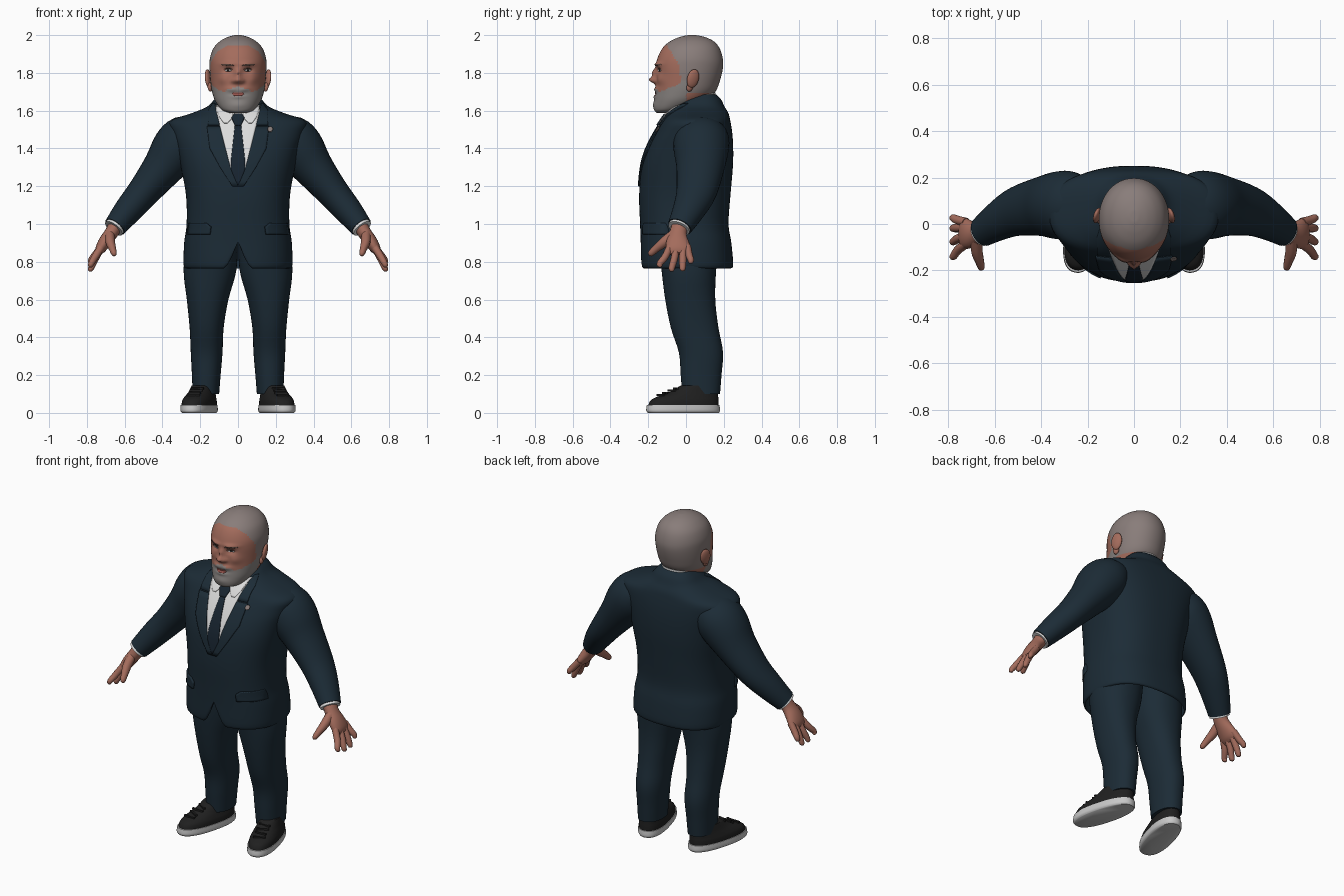
import bpy, bmesh, math
from math import cos, sin, pi, exp
from mathutils import Vector, Matrix
from mathutils.bvhtree import BVHTree

if "Cube" in bpy.data.objects:
    bpy.data.objects.remove(bpy.data.objects["Cube"], do_unlink=True)


def material(name, *rgb):
    m = bpy.data.materials.new(name)
    m.use_nodes = True
    m.diffuse_color = (*rgb, 1)
    m.node_tree.nodes["Principled BSDF"].inputs["Base Color"].default_value = (*rgb, 1)
    return m


SUIT = material("navy suit", .0115, .0245, .037)
TIE = material("dark navy tie", .009, .018, .030)
SHIRT = material("white shirt", .72, .72, .72)
SKIN = material("skin", .37, .15, .108)
HAIR = material("cropped hair", .25, .205, .195)
BEARD = material("grey beard", .25, .23, .22)
LIPS = material("lips", .30, .085, .07)
BLACK = material("black shoe", .014, .014, .014)
SOLE = material("sole", .58, .58, .58)
BROW = material("dark brow", .12, .07, .055)


def smooth_rows(rows, k):
    """Catmull-Rom interpolation of parameter rows."""
    out = []
    for i in range(len(rows) - 1):
        a, b, c, d = (rows[max(0, min(len(rows) - 1, j))] for j in range(i - 1, i + 3))
        for t in (j / k for j in range(k)):
            out.append([q + .5 * t * (r - p + t * (2*p - 5*q + 4*r - s + t * (3*(q - r) + s - p)))
                        for p, q, r, s in zip(a, b, c, d)])
    return out + [list(rows[-1])]


def finish(name, bm, mats, closed=True, angle=50):
    if closed:
        bmesh.ops.recalc_face_normals(bm, faces=bm.faces)
    me = bpy.data.meshes.new(name)
    bm.to_mesh(me)
    bm.free()
    for m in mats:
        me.materials.append(m)
    me.shade_smooth()
    me.set_sharp_from_angle(angle=math.radians(angle))
    ob = bpy.data.objects.new(name, me)
    bpy.context.collection.objects.link(ob)
    return ob


def skin_rings(rings, caps=(True, True)):
    bm = bmesh.new()
    vs = [[bm.verts.new(p) for p in r] for r in rings]
    n = len(vs[0])
    for a, b in zip(vs, vs[1:]):
        for i in range(n):
            bm.faces.new((a[i], a[(i + 1) % n], b[(i + 1) % n], b[i]))
    if caps[0]:
        bm.faces.new(vs[0][::-1])
    if caps[1]:
        bm.faces.new(vs[-1])
    return bm


def loft(rows, n=2.3, segs=48, k=4, caps=(True, True)):
    """Stack of horizontal rounded rings: z, centre x, half width, front y, back y."""
    def pw(v):
        return math.copysign(abs(v) ** (2 / n), v)
    angles = [2 * pi * i / segs for i in range(segs)]
    return skin_rings([[(xc + rx * pw(cos(a)), (f + b) / 2 + (b - f) / 2 * pw(sin(a)), z)
                        for a in angles] for z, xc, rx, f, b in smooth_rows(rows, k)], caps)


def tube(name, pts, mat, side, segs=20, k=4):
    """Limb along a path: x, y, z, half thickness, half depth along y."""
    pts = smooth_rows(pts, k)
    ps = [Vector((side * p[0], p[1], p[2])) for p in pts]
    rings = []
    for i, p in enumerate(pts):
        d = (ps[min(i + 1, len(ps) - 1)] - ps[max(i - 1, 0)]).normalized()
        u = d.cross(Vector((0, 1, 0))).normalized()
        w = u.cross(d)
        rings.append([ps[i] + u * p[3] * cos(a) + w * p[4] * sin(a)
                      for a in (2 * pi * j / segs for j in range(segs))])
    return finish(name, skin_rings(rings), [mat])


def tree(ob):
    return BVHTree.FromPolygons([v.co for v in ob.data.vertices],
                                [p.vertices[:] for p in ob.data.polygons])


def patch(name, base, rows, lift, mat, side=1, cols=8, k=4, thick=.005):
    """Panel draped on the front of a body; rows go down: z, x start, x end."""
    bm = bmesh.new()
    grid = []
    for i in range(len(rows) - 1):
        for j in range(k + (i == len(rows) - 2)):
            z, a, b = (p + (q - p) * j / k for p, q in zip(rows[i], rows[i + 1]))
            a, b = sorted((a * side, b * side))
            line = []
            for c in range(cols + 1):
                x = a + (b - a) * c / cols
                hit = base.ray_cast(Vector((x, -2, z)), Vector((0, 1, 0)))[0]
                line.append(bm.verts.new((x, (hit.y if hit else 0) - lift, z)))
            grid.append(line)
    for r, s in zip(grid, grid[1:]):
        for c in range(cols):
            bm.faces.new((s[c], s[c + 1], r[c + 1], r[c]))
    ob = finish(name, bm, [mat], closed=False)
    mod = ob.modifiers.new("thickness", "SOLIDIFY")
    mod.thickness, mod.offset = thick, -1


# Jacket body, with the opening at the front of the hem
bm = loft([(.765, 0, .276, -.226, .238), (.785, 0, .288, -.238, .25), (.9, 0, .285, -.24, .24),
           (1, 0, .272, -.243, .225), (1.15, 0, .275, -.248, .235), (1.3, 0, .302, -.236, .248),
           (1.4, 0, .325, -.208, .25), (1.48, 0, .35, -.168, .245), (1.545, 0, .358, -.128, .235),
           (1.585, 0, .25, -.1, .225), (1.62, 0, .165, -.072, .205), (1.66, 0, .125, -.03, .185),
           (1.685, 0, .1, .01, .16)], 2.5, 96, caps=(False, True))
for v in bm.verts:
    if v.co.y < 0 and abs(v.co.x) < .07 and v.co.z < .92:
        v.co.z += (.92 - v.co.z) * (1 - abs(v.co.x) / .07) ** 1.3 * .9
torso = tree(finish("jacket_body", bm, [SUIT]))

# Shirt front, tie and jacket details
patch("shirt_front", torso, [(1.63, -.125, .125), (1.5, -.092, .092), (1.3, -.042, .042),
                             (1.21, -.004, .004)], .004, SHIRT, cols=16)
patch("tie_knot", torso, [(1.585, -.02, .02), (1.565, -.034, .034), (1.525, -.016, .016)],
      .016, TIE, thick=.016)
patch("tie_blade", torso, [(1.53, -.016, .016), (1.35, -.036, .036), (1.29, -.038, .038),
                           (1.21, -.004, .004)], .009, TIE)
for side, word in ((1, "left"), (-1, "right")):
    patch(word + "_lapel", torso, [(1.52, .096, .165), (1.4, .066, .15), (1.3, .04, .095),
                                   (1.2, -.002, .03)], .008, SUIT, side, thick=.007)
    patch(word + "_jacket_collar", torso, [(1.64, .122, .135), (1.6, .116, .16),
                                           (1.525, .097, .16)], .008, SUIT, side, thick=.007)
    patch(word + "_collar_point", torso, [(1.625, .035, .118), (1.57, .025, .1),
                                          (1.535, .055, .075)], .009, SHIRT, side, thick=.005)
    patch(word + "_pocket_flap", torso, [(1.005, .17, .262), (.985, .145, .266),
                                         (.945, .15, .272)], .012, SUIT, side, thick=.012)
patch("lapel_pin", torso, [(1.516, .165, .177), (1.508, .158, .184), (1.498, .158, .184),
                           (1.49, .165, .177)], .012, HAIR, cols=4, k=2)

# Neck and shirt collar, tilted down towards the front
for name, mat, rows in (
        ("neck", SKIN, [(1.5, 0, .09, -.07, .14), (1.6, 0, .09, -.075, .14), (1.74, 0, .1, -.09, .15)]),
        ("shirt_collar", SHIRT, [(1.56, 0, .118, -.095, .16), (1.61, 0, .112, -.09, .158),
                                 (1.665, 0, .104, -.085, .155)])):
    bm = loft(rows)
    for v in bm.verts:
        v.co.z += .2 * v.co.y
    finish(name, bm, [mat])

# Head, with the face modelled by soft bumps: x, z, spread x, spread z, depth
bm = loft([(1.588, 0, .045, -.155, -.06), (1.605, 0, .085, -.168, 0), (1.65, 0, .12, -.168, .1),
           (1.7, 0, .137, -.163, .155), (1.76, 0, .146, -.158, .18), (1.83, 0, .151, -.16, .196),
           (1.88, 0, .148, -.15, .194), (1.93, 0, .13, -.125, .178), (1.965, 0, .099, -.088, .15),
           (1.987, 0, .062, -.042, .108), (1.998, 0, .025, 0, .065), (2, 0, .006, .022, .042)],
          2.06, 88, 8)
BUMPS = [(0, 1.763, .019, .018, -.038), (0, 1.8, .014, .022, -.02), (.024, 1.757, .011, .011, -.016),
         (.052, 1.813, .024, .014, .016), (.05, 1.847, .035, .011, -.012),
         (.08, 1.765, .028, .025, -.01), (.03, 1.713, .028, .011, -.01), (0, 1.688, .035, .006, .006),
         (0, 1.672, .03, .008, -.006), (0, 1.63, .05, .02, -.006)]
for v in bm.verts:
    if v.co.y < -.03:
        x, z = abs(v.co.x), v.co.z
        v.co.y += sum(d * exp(-((x - bx) / sx) ** 2 - ((z - bz) / sz) ** 2)
                      for bx, bz, sx, sz, d in BUMPS)
for f in bm.faces:
    x, y, z = f.calc_center_median()
    hairline = -.03 - max(0, z - 1.83) * .6
    moustache = abs(x) < .065 and z < 1.728 - abs(x) * .3
    if z < 1.695 + (y + .15) * .4 and y < .0 or moustache and y < -.1:
        f.material_index = 2
    elif y < hairline and z < 1.945 or z < 1.69 and y > 0:
        f.material_index = 0
    else:
        f.material_index = 2 if z < 1.76 and y < .02 else 1
face = tree(finish("head", bm, [SKIN, HAIR, BEARD], angle=80))
patch("lower_lip", face, [(1.696, -.026, .026), (1.688, -.032, .032), (1.679, -.018, .018)],
      .003, LIPS)

# Eyes, brows and ears
for side, word in ((1, "left"), (-1, "right")):
    patch(word + "_eye", face, [(1.817, .045, .06), (1.813, .034, .07), (1.809, .042, .062)],
          .003, SHIRT, side, thick=.003)
    patch(word + "_iris", face, [(1.818, .047, .058), (1.809, .047, .058)], .004, BLACK, side,
          thick=.003)
    patch(word + "_upper_lid", face, [(1.823, .04, .064), (1.818, .03, .075)], .004, BROW, side,
          thick=.003)
    patch(word + "_eyebrow", face, [(1.848, .05, .085), (1.842, .026, .092), (1.836, .022, .05)],
          .003, BROW, side)
    for name, size, place in (("ear", (.014, .033, .05), (.158, .037, 1.77)),
                              ("ear_lobe", (.012, .018, .025), (.148, .02, 1.725))):
        bm = bmesh.new()
        bmesh.ops.create_uvsphere(bm, u_segments=20, v_segments=12, radius=1)
        bm.transform(Matrix.Translation((side * place[0], *place[1:]))
                     @ Matrix.Rotation(side * .35, 4, "Z") @ Matrix.Rotation(side * .15, 4, "Y")
                     @ Matrix.Rotation(-.2, 4, "X") @ Matrix.Diagonal((*size, 1)))
        finish(f"{word}_{name}", bm, [SKIN])

# Limbs
FINGERS = {"index": (-.085, -.138, .77), "middle": (-.05, -.075, .748),
           "ring": (-.016, -.018, .75), "little": (.008, .025, .79)}
for side, word in ((1, "left"), (-1, "right")):
    tube(word + "_sleeve", [(.17, .07, 1.5, .06, .1), (.265, .08, 1.458, .125, .143),
                            (.325, .08, 1.395, .134, .146), (.4, .075, 1.295, .108, .127),
                            (.5, .055, 1.17, .086, .107), (.58, .015, 1.075, .075, .086),
                            (.652, -.033, .985, .06, .066)], SUIT, side, 32)
    tube(word + "_shirt_cuff", [(.63, -.02, 1.012, .053, .058), (.658, -.038, .976, .055, .06)],
         SHIRT, side, 32)
    tube(word + "_palm", [(.645, -.03, .995, .038, .045), (.672, -.042, .95, .036, .046),
                          (.705, -.045, .905, .034, .06), (.73, -.04, .865, .027, .066),
                          (.742, -.038, .842, .014, .054)], SKIN, side)
    for finger, (y, tip_y, tip_z) in FINGERS.items():
        mid = (y + tip_y) / 2
        tube(f"{word}_{finger}_finger", [(.722, y, .88, .02, .019),
             (.757, mid, (.88 + tip_z) / 2, .019, .019), (.776, tip_y, tip_z + .022, .016, .017),
             (.783, tip_y, tip_z + .005, .011, .012), (.784, tip_y, tip_z, .003, .003)],
             SKIN, side, 12)
    tube(word + "_thumb", [(.678, -.06, .95, .025, .025), (.676, -.115, .905, .025, .027),
                           (.664, -.16, .868, .019, .021), (.656, -.188, .842, .014, .016),
                           (.654, -.197, .834, .003, .003)], SKIN, side, 12)
    # Trouser leg
    bm = loft([(.1, side * .17, .07, -.02, .18), (.2, side * .168, .076, -.028, .188),
               (.32, side * .166, .084, -.038, .196), (.45, side * .166, .09, -.08, .172),
               (.6, side * .161, .11, -.11, .155), (.76, side * .148, .14, -.13, .16),
               (.95, side * .135, .134, -.15, .18)], 2.2)
    finish(word + "_trouser_leg", bm, [SUIT])
    # Shoe: sole, upper and laces, turned outwards
    place = Matrix.Translation((side * .205, -.012, 0)) @ Matrix.Rotation(side * .26, 4, "Z")
    for name, mat, rows in (
            ("sole", SOLE, [(0, 0, .074, -.194, .19), (.012, 0, .082, -.203, .196),
                            (.042, 0, .081, -.2, .194)]),
            ("shoe", BLACK, [(.035, 0, .078, -.194, .188), (.065, 0, .076, -.18, .188),
                             (.085, 0, .07, -.145, .187), (.11, 0, .062, -.075, .186),
                             (.145, 0, .055, -.015, .18)])):
        bm = loft(rows, 2.35)
        bm.transform(place)
        finish(f"{word}_{name}", bm, [mat])
    for i in range(4):
        bm = bmesh.new()
        bmesh.ops.create_cube(bm, size=1)
        bm.transform(place @ Matrix.Translation((0, -.125 + i * .03, .094 + i * .012))
                     @ Matrix.Rotation(.25 * (-1) ** i, 4, "Z") @ Matrix.Diagonal((.07, .012, .01, 1)))
        finish(f"{word}_lace", bm, [BLACK])
